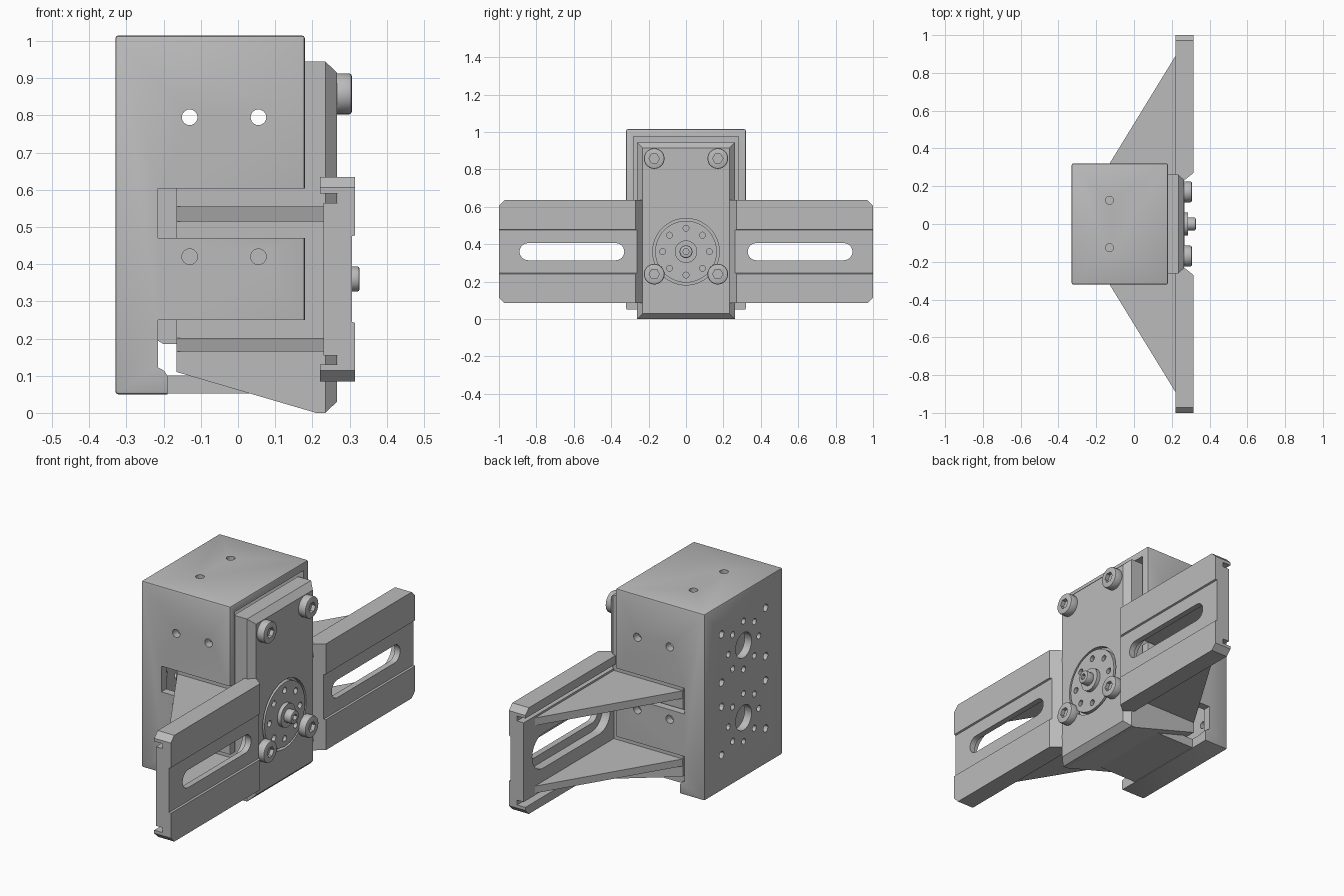
import bpy, bmesh, math
from mathutils import Vector

cube = bpy.data.objects.get("Cube")
if cube:
    bpy.data.objects.remove(cube)

grey = bpy.data.materials.new("plain_grey")
grey.use_nodes = True
colour = (0.5, 0.5, 0.5, 1)
grey.diffuse_color = colour
grey.node_tree.nodes["Principled BSDF"].inputs["Base Color"].default_value = colour


# Outlines in a plane
def rect(u0, u1, v0, v1):
    return [(u0, v0), (u1, v0), (u1, v1), (u0, v1)]


def ring(u, v, r, n=24):
    return [(u + r * math.cos(2 * math.pi * i / n), v + r * math.sin(2 * math.pi * i / n))
            for i in range(n)]


def stadium(u0, u1, v, r, n=12):
    ends = [(u1 - r, -math.pi / 2), (u0 + r, math.pi / 2)]
    return [(c + r * math.cos(a + math.pi * i / n), v + r * math.sin(a + math.pi * i / n))
            for c, a in ends for i in range(n + 1)]


PLACE = {"x": lambda u, v, t: (t, u, v),
         "y": lambda u, v, t: (u, t, v),
         "z": lambda u, v, t: (u, v, t)}


def build(name, prisms):
    """Each prism is (outline, axis, start, end)."""
    bm = bmesh.new()
    for pts, axis, a, b in prisms:
        lo, hi = [[bm.verts.new(PLACE[axis](u, v, t)) for u, v in pts] for t in (a, b)]
        bm.faces.new(lo)
        bm.faces.new(hi)
        for i in range(len(pts)):
            j = (i + 1) % len(pts)
            bm.faces.new((lo[i], lo[j], hi[j], hi[i]))
    bmesh.ops.recalc_face_normals(bm, faces=bm.faces)
    mesh = bpy.data.meshes.new(name)
    bm.to_mesh(mesh)
    bm.free()
    ob = bpy.data.objects.new(name, mesh)
    bpy.context.collection.objects.link(ob)
    mesh.materials.append(grey)
    return ob


def activate(ob):
    bpy.ops.object.select_all(action="DESELECT")
    ob.select_set(True)
    bpy.context.view_layer.objects.active = ob


def cut(ob, prisms):
    cutter = build("cutter", prisms)
    cutter.hide_render = True
    mod = ob.modifiers.new("cut", "BOOLEAN")
    mod.operation, mod.solver, mod.object = "DIFFERENCE", "EXACT", cutter
    activate(ob)
    bpy.ops.object.modifier_apply(modifier=mod.name)
    bpy.data.objects.remove(cutter)


def bevel(ob, width, segments=2):
    mod = ob.modifiers.new("bevel", "BEVEL")
    mod.width, mod.segments, mod.limit_method = width, segments, "ANGLE"
    activate(ob)
    bpy.ops.object.modifier_apply(modifier=mod.name)


def smooth(ob):
    activate(ob)
    bpy.ops.object.shade_smooth_by_angle(angle=math.radians(30))


# Housing: hollow box open towards +x, with guide slots in both side walls
housing = build("housing", [(rect(-0.33, 0.18, 0.05, 1.015), "z", 0, 1)])
bpy.data.objects.remove(housing)
housing = build("housing", [(rect(-0.33, 0.18, -0.32, 0.32), "z", 0.05, 1.015)])
bevel(housing, 0.008)
cut(housing, [(rect(-0.29, 0.4, -0.28, 0.28), "z", 0.1, 0.975)])
cut(housing, [(rect(-0.215, 0.4, 0.47, 0.603), "y", -1, 1),
              ([(-0.215, 0.25), (0.4, 0.25), (0.4, -0.1), (-0.19, -0.1), (-0.19, 0.1),
                (-0.198, 0.113), (-0.215, 0.122)], "y", -1, 1)])
# Screw holes in the side walls and the roof
cut(housing, [(ring(x, z, 0.021), "y", -1, 1) for x in (-0.13, 0.055) for z in (0.42, 0.795)])
cut(housing, [(ring(-0.13, y, 0.021), "z", 0.9, 1.1) for y in (-0.125, 0.125)])
# Two mounting patterns in the back wall
holes = []
for z in (0.36, 0.735):
    holes.append((ring(0, z, 0.065), "x", -0.4, -0.28))
    for i in range(8):
        a = math.pi / 4 * i
        holes.append((ring(0.125 * math.cos(a), z + 0.125 * math.sin(a), 0.016, 12),
                      "x", -0.4, -0.28))
    for y in (-0.18, 0.18):
        for dz in (-0.125, 0.125):
            holes.append((ring(y, z + dz, 0.019, 12), "x", -0.4, -0.28))
cut(housing, holes)
smooth(housing)
build("housing_floor", [(rect(-0.2, 0.05, -0.22, 0.22), "z", 0.052, 0.1)])

# Inner core between the back wall and the carriage
build("inner_core", [([(-0.25, 0.215), (-0.2, 0.185), (-0.16, 0.185), (-0.16, 0.9), (-0.25, 0.9)],
                      "y", -0.15, 0.15)])

# Carriage with a sloping underside
build("carriage", [([(-0.165, 0.11), (0.21, 0), (0.235, 0), (0.235, 0.945), (0.16, 0.945),
                     (0.16, 0.62), (-0.165, 0.62)], "y", -0.262, 0.262)])

# Face plate with chamfered rim and a round recess
plate = build("face_plate", [(rect(-0.262, 0.262, 0, 0.945), "x", 0.235, 0.266)])
for v in plate.data.vertices:
    if v.co.x > 0.25:
        v.co.y *= 0.232 / 0.262
        v.co.z = 0.03 if v.co.z < 0.5 else 0.915
cut(plate, [(ring(0, 0.36, 0.178, 48), "x", 0.244, 0.3)])
smooth(plate)

# Rotating disc with eight holes, hub and centre screw
disc = build("disc", [(ring(0, 0.36, 0.165, 48), "x", 0.24, 0.268)])
cut(disc, [(ring(0.125 * math.cos(a), 0.36 + 0.125 * math.sin(a), 0.016, 12), "x", 0.25, 0.3)
           for a in [math.pi / 4 * i for i in range(8)]])
smooth(disc)
smooth(build("disc_hub", [(ring(0, 0.36, 0.06, 32), "x", 0.26, 0.287)]))


def socket_screw(name, y, z, r, x0, x1):
    ob = build(name, [(ring(y, z, r, 32), "x", x0, x1)])
    bevel(ob, 0.007)
    cut(ob, [(ring(y, z, r * 0.5, 6), "x", x1 - 0.02, x1 + 0.05)])
    smooth(ob)


socket_screw("centre_screw", 0, 0.36, 0.034, 0.28, 0.327)
for y, side in ((-0.17, "right"), (0.17, "left")):
    for z, level in ((0.24, "lower"), (0.858, "upper")):
        socket_screw(f"{level}_{side}_screw", y, z, 0.055, 0.25, 0.306)

# Wings: grooved section with a counterbored slot, and two gussets each
half = [(0.22, 0.275), (0.22, 0.23), (0.268, 0.23), (0.268, 0.205), (0.23, 0.205)]
front = [(0.306, 0.115), (0.315, 0.118), (0.315, 0.275)]
upper = [(x, 0.36 + d) for x, d in front + half]
lower = [(x, 0.36 - d) for x, d in reversed(front + half)]
for s, side in ((1, "left"), (-1, "right")):
    wing = build(f"{side}_wing", [(upper + lower, "y", s * 0.23, s)])
    # Slanted inner end
    cut(wing, [([(0.264, s * 0.2), (0.35, s * 0.2), (0.35, s * 0.298), (0.264, s * 0.23)],
                "z", -1, 2)])
    # Clipped outer corners
    cut(wing, [([(s * 0.97, 0.36 + t * 0.276), (s * 1.1, 0.36 + t * 0.276),
                 (s * 1.1, 0.36 + t * 0.245), (s * 1.001, 0.36 + t * 0.245)], "x", 0, 1)
               for t in (1, -1)])
    u0, u1 = sorted((s * 0.33, s * 0.89))
    cut(wing, [(stadium(u0, u1, 0.36, 0.046), "x", 0, 1)])
    cut(wing, [(stadium(u0 - 0.04, u1 + 0.04, 0.36, 0.09), "x", 0, 0.275)])
    smooth(wing)
    for z0, z1, level in ((0.165, 0.202, "lower"), (0.515, 0.555, "upper")):
        build(f"{side}_{level}_gusset",
              [([(-0.166, s * 0.26), (0.235, s * 0.915), (0.235, s * 0.25), (-0.166, s * 0.25)],
                "z", z0, z1)])
